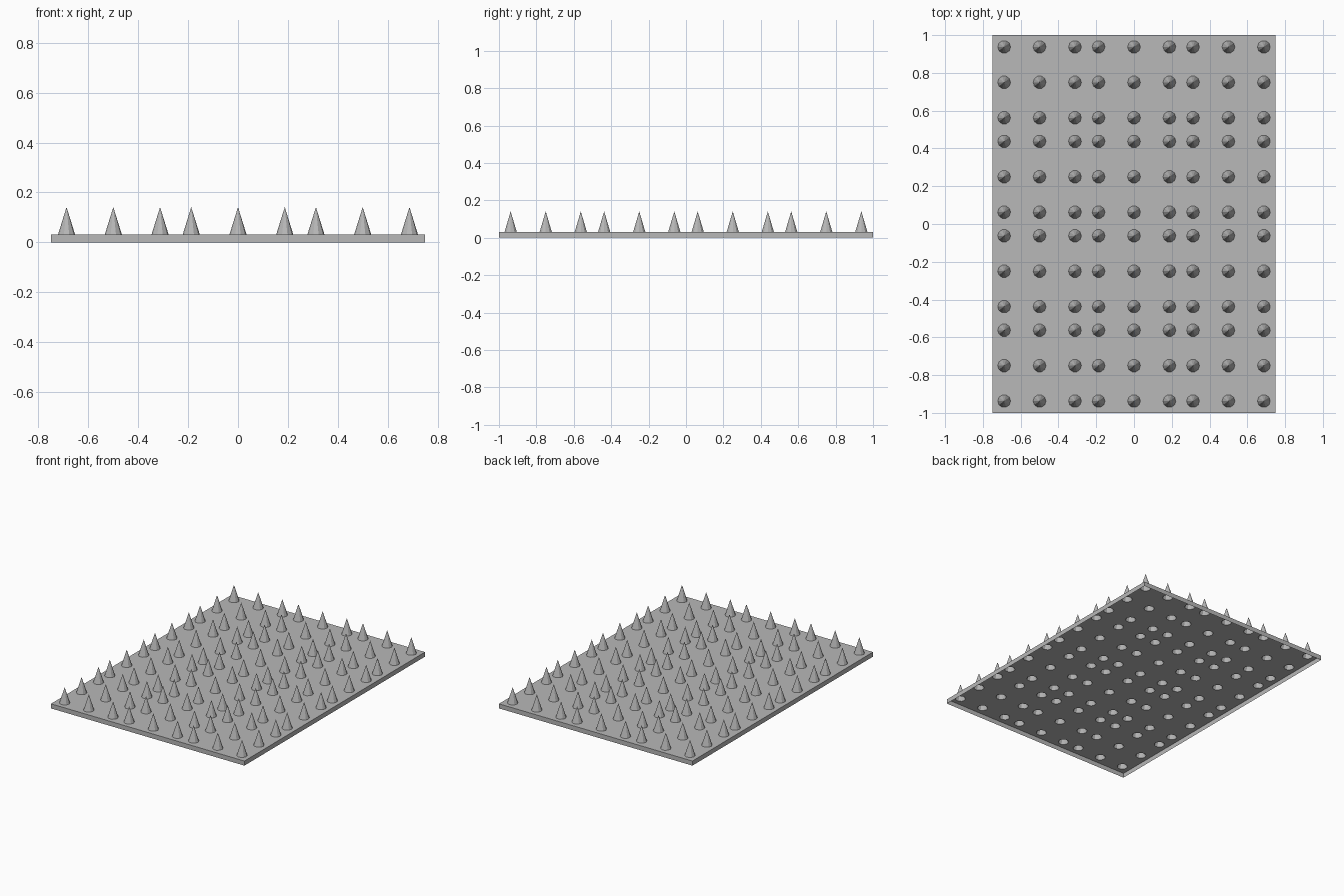
import bpy, bmesh, math

cube = bpy.data.objects.get("Cube")
if cube:
    bpy.data.objects.remove(cube, do_unlink=True)

HALF_X, HALF_Y = 0.75, 1.0
SHEET_Z, TIP_Z = 0.032, 0.141
RADIUS, SIDES = 0.034, 10

# Spike rows and columns, mirrored about the centre
XS = sorted({s * v for v in (0, 0.1875, 0.3125, 0.5, 0.6875) for s in (1, -1)})
YS = sorted({s * v for v in (0.0625, 0.25, 0.4375, 0.5625, 0.75, 0.9375) for s in (1, -1)})

grey = bpy.data.materials.new("plain grey")
grey.use_nodes = True
colour = (0.48, 0.48, 0.48, 1)
grey.diffuse_color = colour
grey.node_tree.nodes["Principled BSDF"].inputs["Base Color"].default_value = colour


def finish(name, bm):
    bmesh.ops.remove_doubles(bm, verts=bm.verts, dist=0.0001)
    mesh = bpy.data.meshes.new(name)
    bm.to_mesh(mesh)
    bm.free()
    mesh.materials.append(grey)
    obj = bpy.data.objects.new(name, mesh)
    bpy.context.collection.objects.link(obj)


def face(bm, points):
    bm.faces.new([bm.verts.new(p) for p in points])


def spans(centres, half):
    """Cell limits around each centre, split midway between neighbours."""
    mids = [(a + b) / 2 for a, b in zip(centres, centres[1:])]
    return list(zip(centres, [-half] + mids, mids + [half]))


def ring(cx, cy):
    angles = [2 * math.pi * i / SIDES for i in range(SIDES)]
    return [(cx + RADIUS * math.cos(a), cy + RADIUS * math.sin(a), SHEET_Z) for a in angles]


base = bmesh.new()
spikes = bmesh.new()
half = SIDES // 2
for cx, x0, x1 in spans(XS, HALF_X):
    for cy, y0, y1 in spans(YS, HALF_Y):
        loop = ring(cx, cy)
        z = SHEET_Z
        # Top sheet around the open foot of the spike, in two halves
        face(base, [(x1, cy, z), (x1, y1, z), (x0, y1, z), (x0, cy, z)]
             + loop[half:0:-1] + [loop[0]])
        face(base, [(x0, cy, z), (x0, y0, z), (x1, y0, z), (x1, cy, z), loop[0]]
             + loop[:half - 1:-1])
        # Hollow faceted spike
        for a, b in zip(loop, loop[1:] + loop[:1]):
            face(spikes, [a, b, (cx, cy, TIP_Z)])

# Thin skirt around the edge, open underneath
corners = [(-HALF_X, -HALF_Y), (HALF_X, -HALF_Y), (HALF_X, HALF_Y), (-HALF_X, HALF_Y)]
for (ax, ay), (bx, by) in zip(corners, corners[1:] + corners[:1]):
    face(base, [(ax, ay, 0), (bx, by, 0), (bx, by, SHEET_Z), (ax, ay, SHEET_Z)])

finish("base_tray", base)
finish("spikes", spikes)
